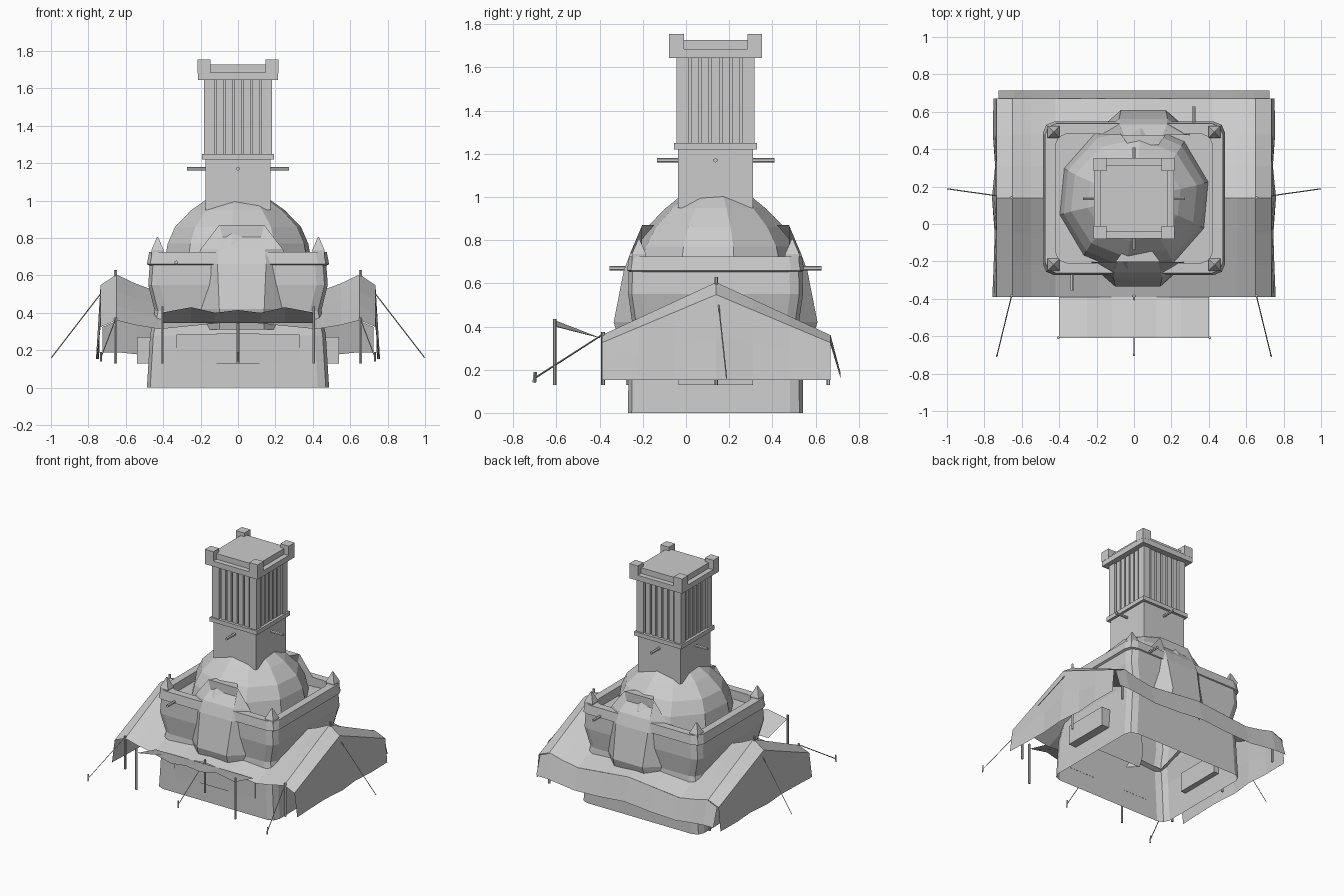
import bpy, bmesh, math
from mathutils import Vector

if "Cube" in bpy.data.objects:
    bpy.data.objects.remove(bpy.data.objects["Cube"])

CY = 0.137  # building axis in y
grey = bpy.data.materials.new("plain grey")
grey.use_nodes = True
COLOR = (0.6, 0.6, 0.6, 1)
grey.diffuse_color = COLOR
grey.node_tree.nodes["Principled BSDF"].inputs["Base Color"].default_value = COLOR


def finish(name, bm):
    bmesh.ops.recalc_face_normals(bm, faces=bm.faces[:])
    me = bpy.data.meshes.new(name)
    bm.to_mesh(me)
    bm.free()
    me.materials.append(grey)
    ob = bpy.data.objects.new(name, me)
    bpy.context.collection.objects.link(ob)
    return ob


def box(name, x0, x1, y0, y1, z0, z1):
    bm = bmesh.new()
    bmesh.ops.create_cube(bm, size=1)
    for v in bm.verts:
        v.co = ((x0 + x1) / 2 + v.co.x * (x1 - x0),
                (y0 + y1) / 2 + v.co.y * (y1 - y0),
                (z0 + z1) / 2 + v.co.z * (z1 - z0))
    return finish(name, bm)


def square(name, half, z0, z1):
    return box(name, -half, half, CY - half, CY + half, z0, z1)


def rod(name, a, b, r, sides=6):
    a, b = Vector(a), Vector(b)
    d = b - a
    bm = bmesh.new()
    bmesh.ops.create_cone(bm, cap_ends=True, segments=sides, radius1=r, radius2=r, depth=d.length)
    bm.transform(d.to_track_quat('Z', 'Y').to_matrix().to_4x4())
    bmesh.ops.translate(bm, verts=bm.verts[:], vec=(a + b) / 2)
    return finish(name, bm)


def loft(name, rings, cap=False, closed=False):
    bm = bmesh.new()
    rows = [[bm.verts.new(p) for p in ring] for ring in rings]
    pairs = list(zip(rows, rows[1:]))
    if closed:
        pairs.append((rows[-1], rows[0]))
    for lo, hi in pairs:
        n = len(lo)
        for i in range(n):
            j = (i + 1) % n
            bm.faces.new((lo[i], lo[j], hi[j], hi[i]))
    if cap:
        bm.faces.new(rows[-1])
    return finish(name, bm)


def round_rect(hx, hy, z, r=0.06):
    pts = []
    for k, (sx, sy) in enumerate([(1, 1), (-1, 1), (-1, -1), (1, -1)]):
        for step in range(3):
            a = math.pi / 2 * (k + step / 2)
            pts.append((sx * (hx - r) + r * math.cos(a), CY + sy * (hy - r) + r * math.sin(a), z))
    return pts


def ellipse(rx, ry, z, n=10):
    angles = [math.tau * (i + 0.35) / n for i in range(n)]
    return [(rx * math.cos(a), CY + ry * math.sin(a), z) for a in angles]


def sheet(name, us, vs, point, keep=lambda u, v: True):
    bm = bmesh.new()
    grid = [[bm.verts.new(point(u, v)) for v in vs] for u in us]
    for i in range(len(us) - 1):
        for j in range(len(vs) - 1):
            if keep((us[i] + us[i + 1]) / 2, (vs[j] + vs[j + 1]) / 2):
                bm.faces.new((grid[i][j], grid[i + 1][j], grid[i + 1][j + 1], grid[i][j + 1]))
    bmesh.ops.delete(bm, geom=[v for v in bm.verts if not v.link_faces], context='VERTS')
    return finish(name, bm)


def lerp_table(table, x):
    for (x0, z0), (x1, z1) in zip(table, table[1:]):
        if x <= x1:
            return z0 + (z1 - z0) * (x - x0) / (x1 - x0)
    return table[-1][1]


# Main body, open underneath
loft("body_walls", [round_rect(*p) for p in [
    (.487, .406, 0), (.47, .402, .28), (.445, .385, .41), (.48, .405, .55), (.472, .402, .66)]], cap=True)
loft("dome", [ellipse(*p) for p in [
    (.41, .41, .64), (.385, .375, .77), (.345, .32, .86), (.255, .23, .95), (.16, .15, 1.015)]], cap=True)

# Broad swellings that run from the dome down the front and back walls
for name, sy, shift in (("front_swelling", -1, .02), ("back_swelling", 1, .05)):
    loft(name, [[(shift + x, CY + sy * y, z) for x, y in ((-w2, .34), (-w1, d), (w1, d), (w2, .34))]
                for z, w1, d, w2 in ((.31, .12, .44, .24), (.42, .12, .472, .27), (.66, .13, .425, .25),
                                     (.74, .125, .395, .22), (.87, .08, .285, .12))], cap=True)

# Balcony rail, corner spikes and spouts
loft("balcony_rail", [round_rect(*p) for p in [
    (.465, .39, .65), (.487, .41, .66), (.475, .4, .725), (.42, .345, .725), (.42, .345, .65)]], closed=True)
for sx in (-1, 1):
    for sy in (-1, 1):
        px, py = sx * .43, CY + sy * .355
        loft("corner_spike", [[(px + h * a, py + h * b, z) for a, b in ((1, 1), (-1, 1), (-1, -1), (1, -1))]
                              for h, z in ((.03, .66), (.033, .735), (.003, .805))], cap=True)
rod("front_spout", (-.33, -.25, .67), (-.33, -.355, .67), .01)
rod("back_spout", (.32, .52, .67), (.32, .628, .67), .01)

# Tower
square("tower_neck", .174, .95, 1.22)
square("tower_lower_band", .193, 1.22, 1.25)
square("tower_core", .14, 1.25, 1.645)
square("tower_cap", .215, 1.645, 1.685)
square("tower_top_slab", .178, 1.685, 1.727)
for sx in (-1, 1):
    for sy in (-1, 1):
        def corner(name, inner, outer, z0, z1):
            xs = sorted((sx * inner, sx * outer))
            ys = sorted((CY + sy * inner, CY + sy * outer))
            box(name, *xs, *ys, z0, z1)
        corner("corner_block", .147, .216, 1.68, 1.754)
        corner("corner_post", .125, .181, 1.25, 1.645)
for k in range(4):
    c, s = round(math.cos(k * math.pi / 2)), round(math.sin(k * math.pi / 2))
    for i in range(-2, 3):
        ends = [(d * c - t * s, CY + d * s + t * c)
                for d, t in ((.135, i * .048 - .018), (.174, i * .048 + .018))]
        (x0, x1), (y0, y1) = (sorted(pair) for pair in zip(*ends))
        box("tower_pilaster", x0, x1, y0, y1, 1.25, 1.645)
    rod("tower_peg", (.16 * c, CY + .16 * s, 1.17), (.272 * c, CY + .272 * s, 1.17), .01)

# Sagging tent roof around the body
RIDGE = [(0, .5), (.45, .51), (.65, .605), (.735, .548)]
EAVE = [(0, .355), (.2, .335), (.45, .31), (.65, .36), (.735, .325)]
HALF_X = [.2, .42, .55, .65, .735]
XS = [-x for x in reversed(HALF_X)] + [0] + HALF_X
YS = [-.39, -.22, -.05, .14, .31, .48, .67]


def roof_z(x, y):
    s = abs(y - .14) / .53
    return lerp_table(RIDGE, abs(x)) * (1 - s) + lerp_table(EAVE, abs(x)) * s


sheet("tent_roof", XS, YS, lambda x, y: (x, y, roof_z(x, y)),
      keep=lambda x, y: abs(x) > .42 or not -.22 < y < .48)
sheet("back_flap", XS, [0, 1], lambda x, t: (x * .985, .67 + .045 * t,
      roof_z(x, .67) * (1 - t) + t * (.175 + .015 * math.cos(x * 9))))
for side in (-1, 1):
    sheet("tent_side_wall", YS, [0, .5, 1], lambda y, t: (
        side * (.735 + t * (.016 + .009 * math.sin(y * 14))), y,
        roof_z(.735, y) * (1 - t) + .153 * t))

# Front awning
sheet("front_awning", [-.4, -.25, -.12, 0, .12, .25, .4], [0, 1], lambda x, t: (
    x, -.39 - .22 * t, (.345 + t * (.07 + .015 * math.cos(x * 25) * (abs(x) > .05)))))

# Side bays and flush front panels under the tent
for side in (-1, 1):
    box("side_bay", *sorted((side * .44, side * .54)), -.035, .31, .13, .27)
    box("front_panel_wing", *sorted((side * .115, side * .33)), -.274, -.266, .13, .285)
box("front_panel", -.115, .115, -.277, -.268, .13, .29)

# Poles, guy ropes and stakes
poles = [(0, -.385, .375)]
ropes = [((0, -.39, .36), (0, -.7, .16))]
for side in (-1, 1):
    poles += [(side * .655, .14, .63), (side * .655, -.383, .375),
              (side * .655, .66, .355), (side * .405, -.608, .435)]
    ropes += [((side * .655, .14, .605), (side * .998, .188, .16)),
              ((side * .655, -.385, .365), (side * .733, -.705, .16))]
for x, y, top in poles:
    rod("tent_pole", (x, y, .13), (x, y, top), .008)
for a, b in ropes:
    rod("guy_rope", a, b, .003, 4)
    if abs(b[1]) > .5:
        rod("stake", (b[0], b[1], .14), (b[0], b[1] + .005, .19), .006, 4)
